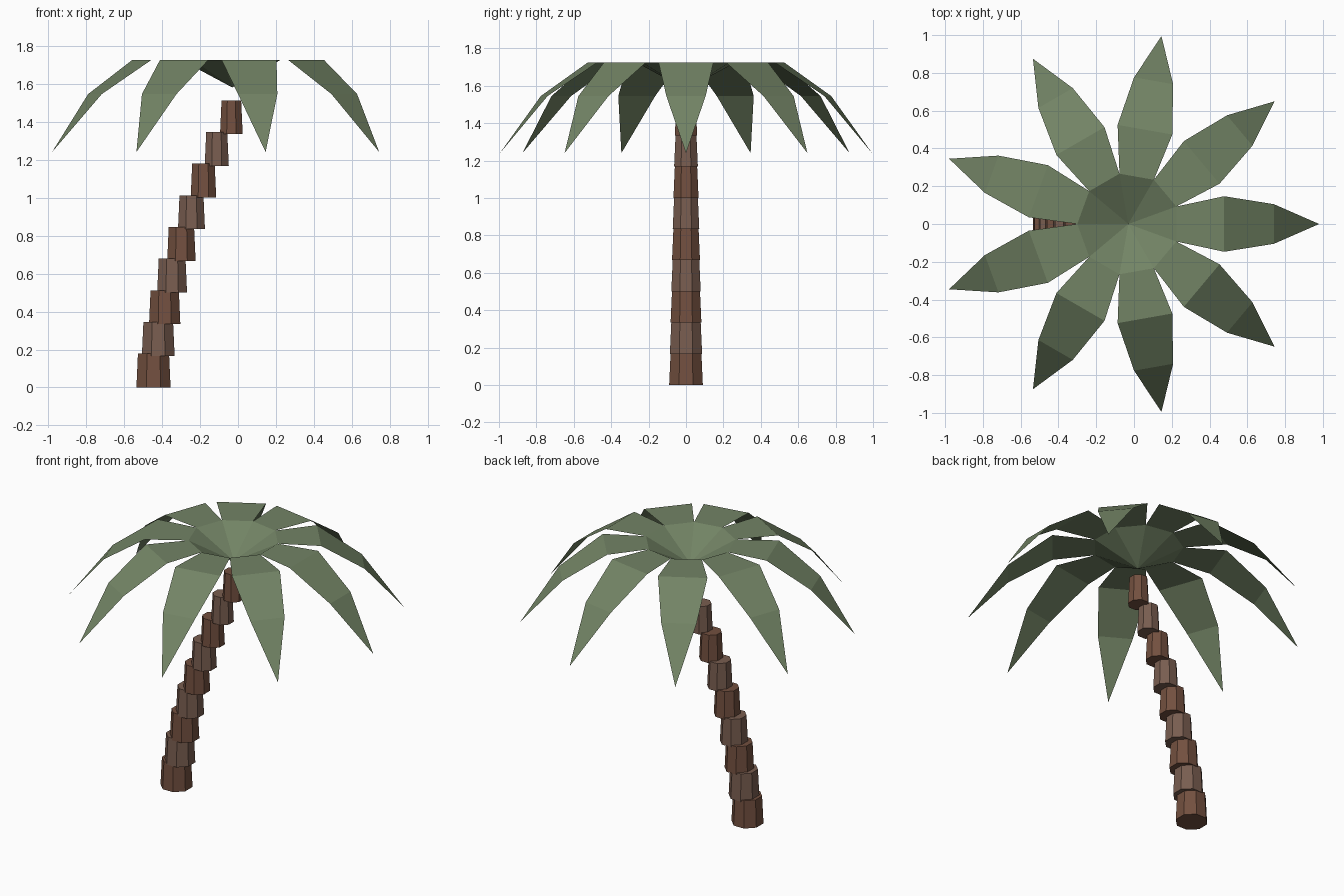
import bpy, bmesh, math

if "Cube" in bpy.data.objects:
    bpy.data.objects.remove(bpy.data.objects["Cube"])


def material(name, rgb):
    m = bpy.data.materials.new(name)
    m.diffuse_color = (*rgb, 1)
    m.use_nodes = True
    m.node_tree.nodes["Principled BSDF"].inputs["Base Color"].default_value = m.diffuse_color
    return m


bark_a = material("red_bark", (0.17, 0.08, 0.05))
bark_b = material("grey_bark", (0.19, 0.11, 0.08))
leaf = material("leaf_green", (0.17, 0.23, 0.13))

# Leaning trunk: stacked, tapered eight-sided segments
trunk_x = [-0.445, -0.42, -0.386, -0.347, -0.298, -0.245, -0.182, -0.112, -0.035]
corner = 1 / math.cos(math.pi / 8)
for i, x in enumerate(trunk_x):
    r = 0.09 - 0.0038 * i
    height = 0.178
    bpy.ops.mesh.primitive_cone_add(
        vertices=8, radius1=r * corner, radius2=(r - 0.008) * corner, depth=height,
        location=(x, 0, 0.1668 * i + height / 2), rotation=(0, 0, math.pi / 8))
    seg = bpy.context.object
    seg.name = f"trunk_segment_{i + 1}"
    seg.data.materials.append(bark_b if i % 2 else bark_a)

# Crown: nine thin folded leaves joined in a shallow bowl
COUNT, CX = 9, -0.03
# (distance from crown centre, half width, height)
sections = [(0.254, 0.0925, 1.725), (0.507, 0.147, 1.725), (0.77, 0.105, 1.545)]
bm = bmesh.new()
apex = bm.verts.new((CX, 0, 1.58))
for k in range(COUNT):
    a = math.tau * k / COUNT
    c, s = math.cos(a), math.sin(a)

    def vert(r, w, z):
        return bm.verts.new((CX + r * c - w * s, r * s + w * c, z))

    pairs = [(vert(r, -w, z), vert(r, w, z)) for r, w, z in sections]
    bm.faces.new((apex, *pairs[0]))
    for (a0, a1), (b0, b1) in zip(pairs, pairs[1:]):
        bm.faces.new((a0, b0, b1, a1))
    bm.faces.new((pairs[-1][0], vert(1.01, 0, 1.24), pairs[-1][1]))
bmesh.ops.remove_doubles(bm, verts=bm.verts, dist=0.003)
mesh = bpy.data.meshes.new("palm_leaves")
bm.to_mesh(mesh)
bm.free()
mesh.materials.append(leaf)
bpy.context.collection.objects.link(bpy.data.objects.new("palm_leaves", mesh))
